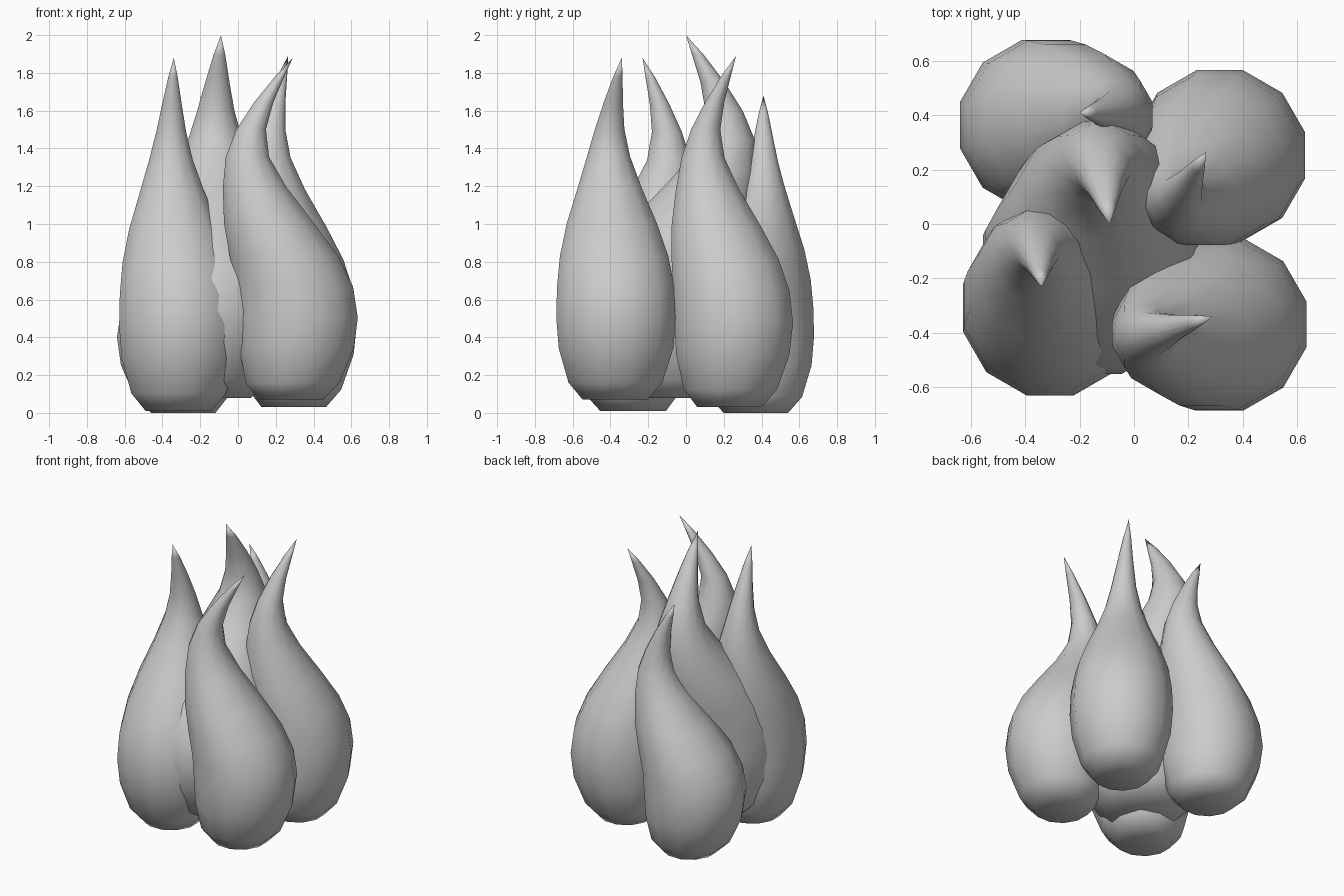
import bpy
import bmesh
import math
from mathutils import Vector

cube = bpy.data.objects.get("Cube")
if cube:
    bpy.data.objects.remove(cube, do_unlink=True)

# One plain grey for the whole cluster
grey = bpy.data.materials.new("plain_grey")
grey.use_nodes = True
grey.diffuse_color = (0.6, 0.6, 0.6, 1)
grey.node_tree.nodes["Principled BSDF"].inputs["Base Color"].default_value = (0.6, 0.6, 0.6, 1)

SIDES = 12

# Shared teardrop: height fraction, radius, swing towards neck, curl towards tip
PROFILE = [
    (0.0, 0.18, 0.0, 0.0),
    (0.05, 0.26, -0.04, 0.0),
    (0.15, 0.317, -0.13, 0.0),
    (0.24, 0.332, -0.16, 0.0),
    (0.33, 0.325, -0.08, 0.0),
    (0.42, 0.3, 0.16, 0.0),
    (0.515, 0.25, 0.5, 0.0),
    (0.62, 0.177, 0.83, 0.0),
    (0.71, 0.12, 1.0, 0.0),
    (0.79, 0.082, 1.0, 0.08),
    (0.87, 0.053, 1.0, 0.36),
    (0.945, 0.026, 1.0, 0.71),
]


def make_flame(name, base, neck, tip, bottom, top, scale):
    """Loft rings along a path that leans to the neck, then curls to the tip."""
    base, neck, tip = Vector(base), Vector(neck), Vector(tip)
    bm = bmesh.new()
    rings = []
    for t, radius, swing, curl in PROFILE:
        c = base + (neck - base) * swing + (tip - neck) * curl
        z = bottom + (top - bottom) * t
        ring = []
        for i in range(SIDES):
            a = math.tau * (i + 0.5) / SIDES
            r = radius * scale * 1.01
            ring.append(bm.verts.new((c.x + r * math.cos(a), c.y + r * math.sin(a), z)))
        rings.append(ring)
    foot = bm.verts.new((base.x, base.y, bottom + 0.02))
    point = bm.verts.new((tip.x, tip.y, top))
    for i in range(SIDES):
        j = (i + 1) % SIDES
        for low, high in zip(rings, rings[1:]):
            bm.faces.new((low[i], low[j], high[j], high[i]))
        bm.faces.new((rings[0][j], rings[0][i], foot))
        bm.faces.new((rings[-1][i], rings[-1][j], point))
    mesh = bpy.data.meshes.new(name)
    bm.to_mesh(mesh)
    bm.free()
    mesh.materials.append(grey)
    mesh.shade_smooth()
    obj = bpy.data.objects.new(name, mesh)
    bpy.context.collection.objects.link(obj)
    return obj


# Tall middle flame and the four around it
make_flame("center_flame", (-0.15, -0.1), (-0.12, 0.22), (-0.09, 0.0), 0.08, 2.0, 1.24)
make_flame("front_left_flame", (0.28, -0.375), (0.05, -0.41), (0.29, -0.34), 0.07, 1.88, 0.98)
make_flame("front_right_flame", (-0.315, -0.28), (-0.355, -0.09), (-0.34, -0.23), 0.01, 1.88, 0.99)
make_flame("back_left_flame", (0.295, 0.23), (0.165, 0.09), (0.265, 0.265), 0.03, 1.89, 0.97)
make_flame("back_right_flame", (-0.29, 0.37), (-0.06, 0.41), (-0.2, 0.41), 0.0, 1.68, 0.97)
